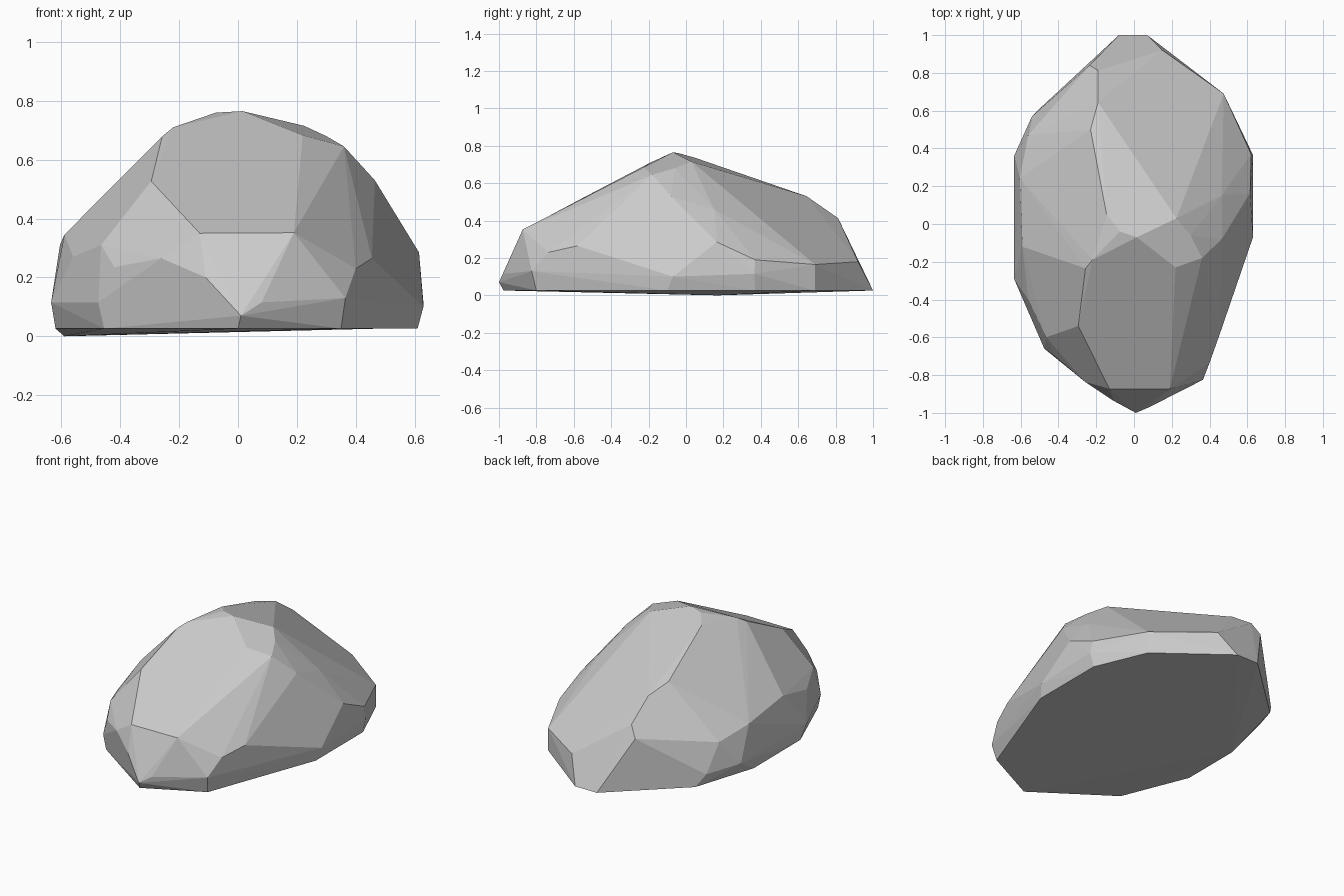
import bpy, bmesh, math

# Corner points of the chiselled stone, grouped by height band
crown = [(.015, -.07, .765), (-.075, -.04, .76), (-.22, -.19, .71), (-.145, .05, .735),
         (.225, .03, .715), (.3, -.06, .68), (.22, -.23, .683), (.36, -.18, .645),
         (.465, -.08, .53), (.465, .15, .46)]
front_shoulder = [(-.257, -.235, .68), (-.295, -.54, .527), (.215, -.38, .607),
                  (-.13, -.873, .35), (.19, -.873, .352), (.4, -.735, .23),
                  (.455, -.58, .265), (-.465, -.6, .31), (-.42, -.7, .235),
                  (-.26, -.835, .265), (-.11, -.935, .2), (-.59, -.12, .345),
                  (-.56, -.4, .27)]
back_shoulder = [(-.605, .24, .31), (-.56, .47, .27), (-.23, .5, .575), (-.19, .645, .53),
                 (-.19, .813, .413), (-.235, .84, .345), (.15, .92, .18),
                 (.475, .69, .165), (.615, .165, .285), (.62, .37, .19)]
belt = [(.63, .365, .115), (.63, -.07, .1), (.365, -.825, .13), (.08, -.97, .115),
        (.01, -1, .07), (-.475, -.66, .115), (-.635, -.29, .115), (-.635, .36, .115),
        (-.54, .57, .1)]

# Flat underside outline, dipping slightly at the left edge
base_outline = [(.61, .37), (.61, -.1), (.35, -.8), (0, -.975), (-.455, -.66),
                (-.62, -.25), (-.495, .615), (-.08, 1), (.07, 1), (.475, .69)]
base = [(x, y, .026) for x, y in base_outline] + [(-.59, .17, 0)]

# Rock: convex shell around all corners, nearly coplanar facets merged
bm = bmesh.new()
for p in crown + front_shoulder + back_shoulder + belt + base:
    bm.verts.new(p)
bmesh.ops.convex_hull(bm, input=bm.verts[:])
loose = [v for v in bm.verts if not v.link_faces]
bmesh.ops.delete(bm, geom=loose, context='VERTS')
bmesh.ops.dissolve_limit(bm, angle_limit=math.radians(2), verts=bm.verts[:], edges=bm.edges[:])
bmesh.ops.recalc_face_normals(bm, faces=bm.faces[:])
mesh = bpy.data.meshes.new("rock")
bm.to_mesh(mesh)
bm.free()
rock = bpy.data.objects.new("rock", mesh)
bpy.context.collection.objects.link(rock)
